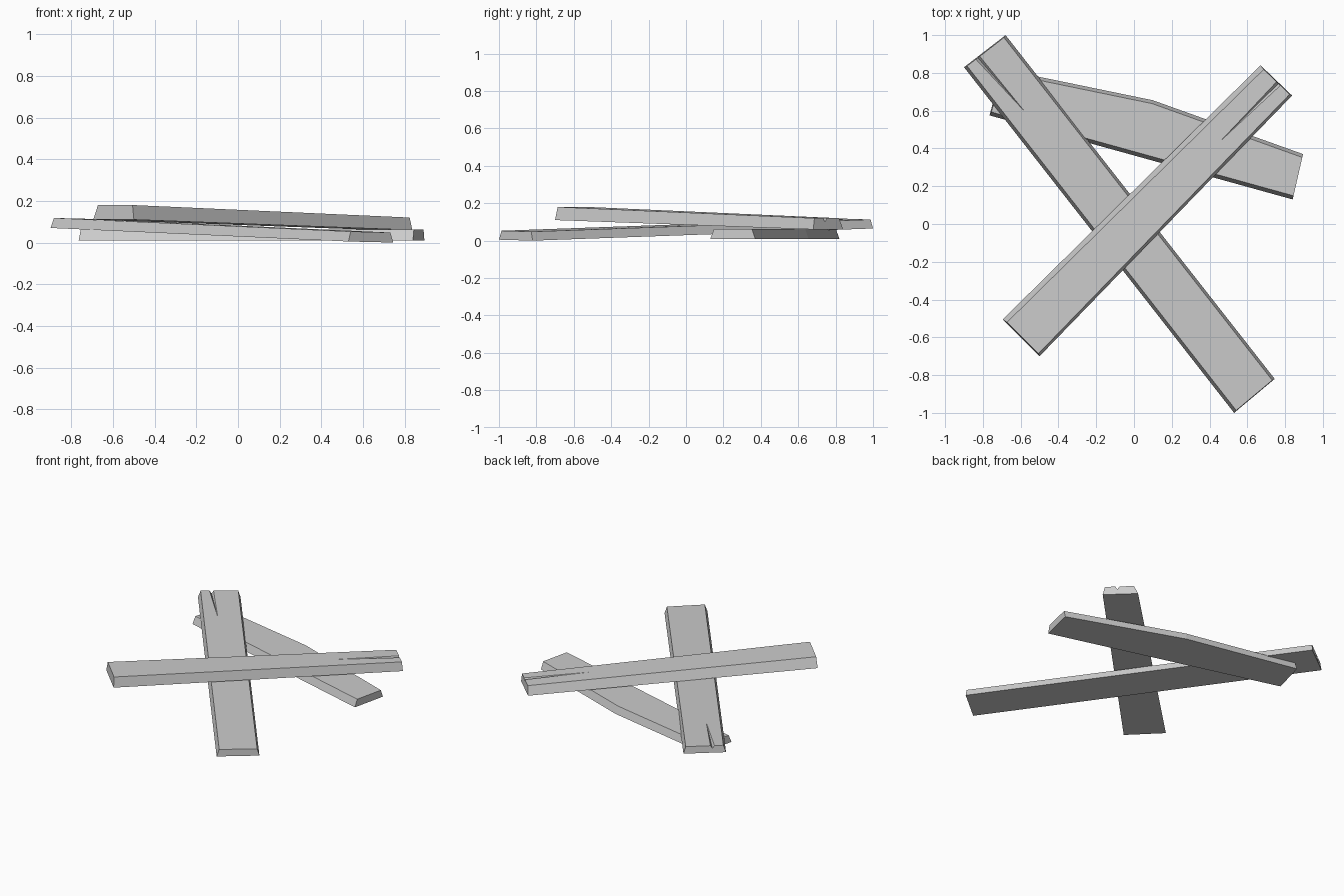
import bpy
import bmesh
from mathutils import Vector
from mathutils.geometry import intersect_line_line

cube = bpy.data.objects.get("Cube")
if cube:
    bpy.data.objects.remove(cube, do_unlink=True)

# Single weathered grey for every board
grey = bpy.data.materials.new("plank_grey")
grey.use_nodes = True
grey.diffuse_color = (0.6, 0.6, 0.6, 1)
grey.node_tree.nodes["Principled BSDF"].inputs["Base Color"].default_value = (0.6, 0.6, 0.6, 1)


def inset_outline(points, insets):
    """Move each edge of a counter-clockwise outline inward by its own distance."""
    lines = []
    for i, a in enumerate(points):
        b = points[(i + 1) % len(points)]
        d = b - a
        shift = Vector((-d.y, d.x, 0)).normalized() * insets[i]
        lines.append((a + shift, b + shift))
    result = []
    for i, p in enumerate(points):
        hit = intersect_line_line(*[Vector((q.x, q.y, 0)) for q in lines[i - 1] + lines[i]])
        result.append(Vector((hit[0].x, hit[0].y, p.z)))
    return result


def plank(name, outline, insets, heights, split=None):
    """Board with sloped sides; split = (edge, fraction, half width, depth, tip x, tip y)."""
    base = [Vector(p) for p in outline]
    bm = bmesh.new()
    low = [bm.verts.new(p) for p in base]
    tops = inset_outline(base, insets)
    high = [bm.verts.new(p + Vector((0, 0, h))) for p, h in zip(tops, heights)]
    bm.faces.new(low[::-1])
    rim = []
    n = len(low)
    for i in range(n):
        j = (i + 1) % n
        rim.append(high[i])
        side = [low[i], low[j], high[j]]
        if split and split[0] == i:
            # V-shaped crack running in from the board end
            _, frac, half, depth, tx, ty = split
            a, b = high[i].co, high[j].co
            along = (b - a).normalized() * half
            mid = a.lerp(b, frac)
            first = bm.verts.new(mid - along)
            second = bm.verts.new(mid + along)
            deep = bm.verts.new(mid - Vector((0, 0, depth)))
            # Keep the crack tip on the plane of the top face
            normal = (high[1].co - high[0].co).cross(high[2].co - high[0].co)
            o = high[0].co
            tz = o.z - (normal.x * (tx - o.x) + normal.y * (ty - o.y)) / normal.z
            tip = bm.verts.new((tx, ty, tz))
            bm.faces.new((first, deep, tip))
            bm.faces.new((tip, deep, second))
            side += [second, deep, first]
            rim += [first, tip, second]
        bm.faces.new(side + [high[i]])
    bm.faces.new(rim)
    bmesh.ops.recalc_face_normals(bm, faces=bm.faces)
    mesh = bpy.data.meshes.new(name)
    bm.to_mesh(mesh)
    bm.free()
    mesh.materials.append(grey)
    obj = bpy.data.objects.new(name, mesh)
    bpy.context.collection.objects.link(obj)


# Short bent board lying on the ground
plank("bottom_plank",
      [(-0.765, 0.575, 0.01), (0.84, 0.13, 0.01), (0.895, 0.37, 0.01),
       (0.1, 0.655, 0.01), (-0.7, 0.82, 0.01)],
      [0.02, 0.0, 0.018, 0.018, 0.005], [0.052] * 5)

# Long board leaning on the bottom one
plank("middle_plank",
      [(0.53, -1.0, 0.005), (0.745, -0.82, 0.0), (-0.68, 1.0, 0.065), (-0.9, 0.83, 0.07)],
      [0.003, 0.015, 0.005, 0.017], [0.048] * 4,
      (2, 0.71, 0.013, 0.02, -0.574, 0.59))

# Tapered board crossing over both
plank("top_plank",
      [(-0.695, -0.505, 0.11), (-0.5, -0.7, 0.11), (0.837, 0.68, 0.06), (0.67, 0.84, 0.06)],
      [0.005, 0.014, 0.004, 0.027], [0.07, 0.07, 0.06, 0.06],
      (2, 0.43, 0.014, 0.02, 0.458, 0.439))
